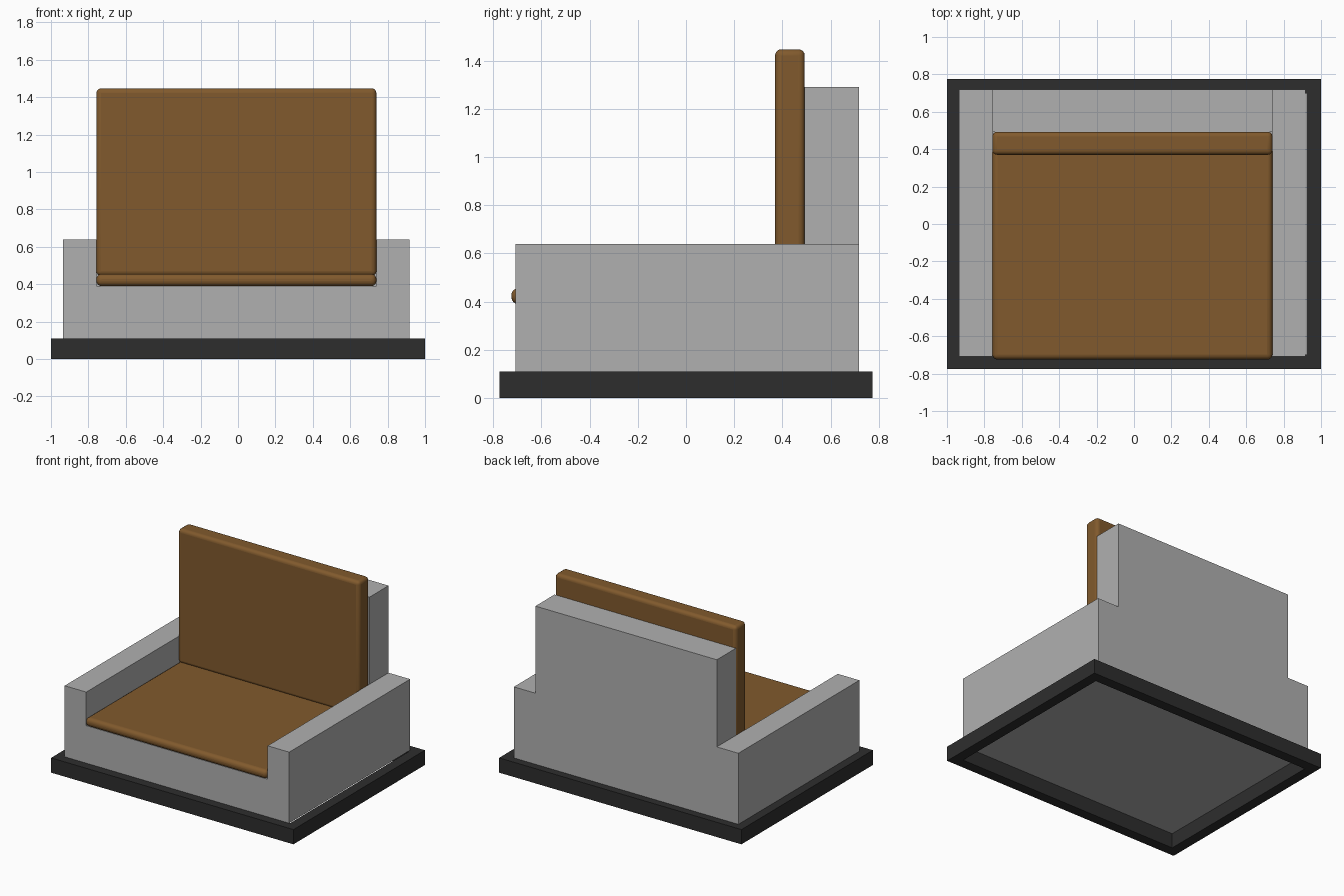
import bpy, bmesh

if "Cube" in bpy.data.objects:
    bpy.data.objects.remove(bpy.data.objects["Cube"])


def material(name, rgb):
    m = bpy.data.materials.new(name)
    m.diffuse_color = (*rgb, 1)
    m.use_nodes = True
    m.node_tree.nodes["Principled BSDF"].inputs["Base Color"].default_value = m.diffuse_color
    return m


GREY = material("light grey", (0.434, 0.434, 0.434))
BROWN = material("brown leather", (0.22, 0.102, 0.026))
DARK = material("dark charcoal", (0.027, 0.027, 0.027))


def finish(name, bm, mat):
    bmesh.ops.recalc_face_normals(bm, faces=bm.faces)
    me = bpy.data.meshes.new(name)
    bm.to_mesh(me)
    bm.free()
    me.materials.append(mat)
    ob = bpy.data.objects.new(name, me)
    bpy.context.collection.objects.link(ob)
    return ob


def add_box(bm, lo, hi):
    verts = bmesh.ops.create_cube(bm, size=1)["verts"]
    for v in verts:
        v.co = [(a + b) / 2 + c * (b - a) for a, b, c in zip(lo, hi, v.co)]


def box(name, lo, hi, mat):
    bm = bmesh.new()
    add_box(bm, lo, hi)
    return finish(name, bm, mat)


def cushion(name, lo, hi, radius):
    ob = box(name, lo, hi, BROWN)
    bev = ob.modifiers.new("rounded edges", "BEVEL")
    bev.width = radius
    bev.segments = 4
    bpy.context.view_layer.objects.active = ob
    ob.select_set(True)
    bpy.ops.object.shade_smooth_by_angle()
    ob.select_set(False)


# Plinth: open rectangular frame, four corners of a rectangular section
W, D, H, RIM = 1.0, 0.775, 0.11, 0.077
bm = bmesh.new()
rings = []
for inset, z in ((0, 0), (0, H), (RIM, H), (RIM, 0)):
    x, y = W - inset, D - inset
    rings.append([bm.verts.new((sx * x, sy * y, z))
                  for sx, sy in ((-1, -1), (1, -1), (1, 1), (-1, 1))])
for i in range(4):
    a, b = rings[i], rings[(i + 1) % 4]
    for j in range(4):
        k = (j + 1) % 4
        bm.faces.new((a[j], a[k], b[k], b[j]))
finish("plinth_frame", bm, DARK)

# Body: U-shaped profile (arms and seat deck) extruded front to back
X0, X1, S0, S1 = -0.935, 0.918, -0.757, 0.74
FRONT, BACK = -0.708, 0.718
DECK, ARM = 0.39, 0.64
profile = [(X0, H), (X1, H), (X1, ARM), (S1, ARM),
           (S1, DECK), (S0, DECK), (S0, ARM), (X0, ARM)]
bm = bmesh.new()
face = bm.faces.new([bm.verts.new((x, FRONT, z)) for x, z in profile])
ext = bmesh.ops.extrude_face_region(bm, geom=[face])["geom"]
bmesh.ops.translate(bm, vec=(0, BACK - FRONT, 0),
                    verts=[g for g in ext if isinstance(g, bmesh.types.BMVert)])
finish("arms_and_seat_deck", bm, GREY)

# Backrest standing between the arms
box("backrest", (S0, 0.493, DECK), (S1, BACK, 1.29), GREY)

# Rounded seat and back cushions
cushion("seat_cushion", (S0, -0.725, DECK), (S1, 0.493, 0.455), 0.028)
cushion("back_cushion", (S0, 0.37, 0.445), (S1, 0.493, 1.447), 0.025)
